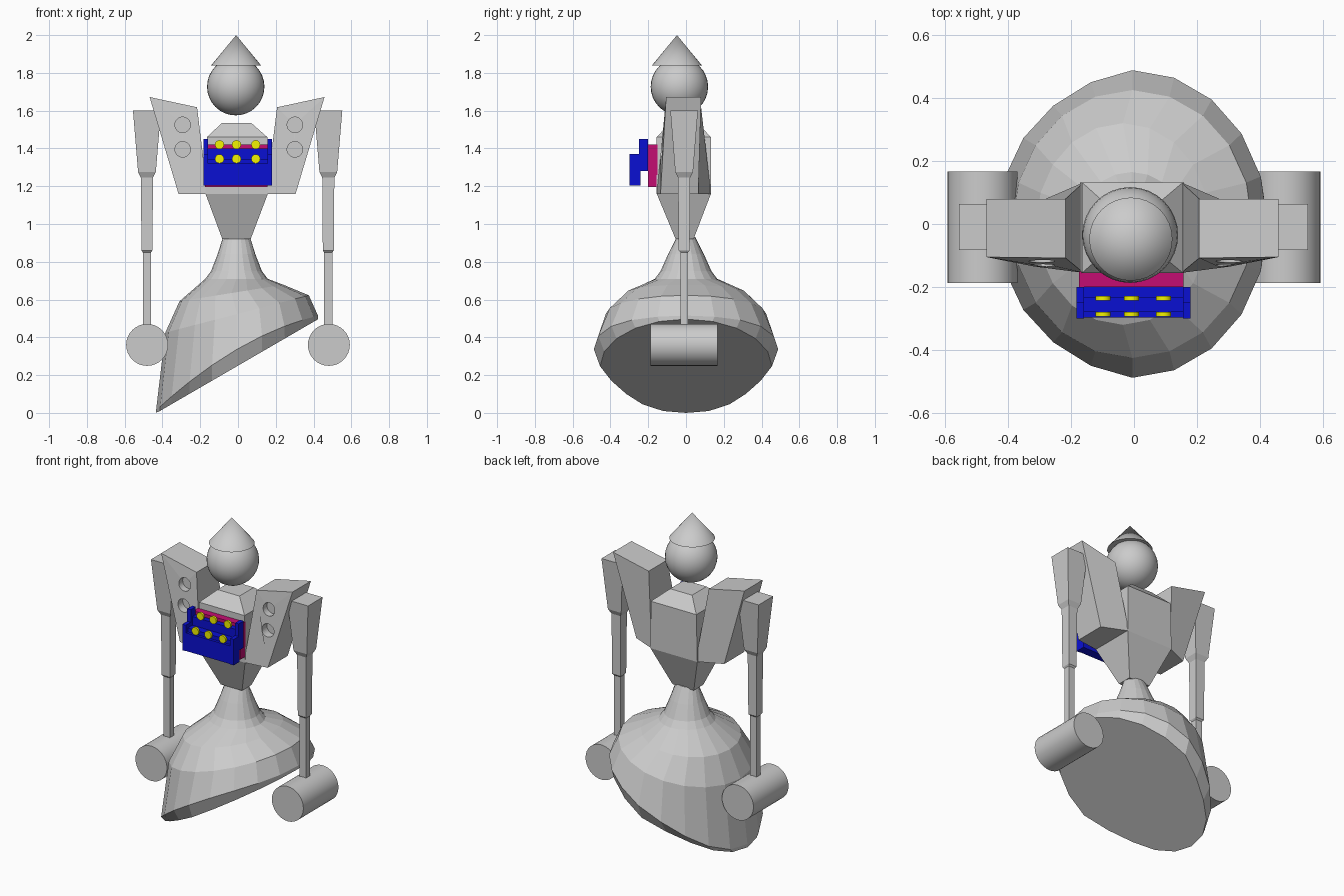
import bpy, bmesh
from math import cos, sin, pi, radians

if "Cube" in bpy.data.objects:
    bpy.data.objects.remove(bpy.data.objects["Cube"])

CX = -0.005  # symmetry line of the body


def make(name, bm, mat=None, smooth=False):
    bmesh.ops.recalc_face_normals(bm, faces=bm.faces)
    me = bpy.data.meshes.new(name)
    bm.to_mesh(me)
    bm.free()
    ob = bpy.data.objects.new(name, me)
    bpy.context.collection.objects.link(ob)
    if mat:
        me.materials.append(mat)
    if smooth:
        bpy.ops.object.select_all(action='DESELECT')
        ob.select_set(True)
        bpy.context.view_layer.objects.active = ob
        bpy.ops.object.shade_smooth_by_angle(angle=radians(35))
    return ob


def loft(name, rings, mat=None):
    """Skin a stack of equal-length point rings and cap both ends."""
    bm = bmesh.new()
    vs = [[bm.verts.new(p) for p in r] for r in rings]
    n = len(rings[0])
    for a, b in zip(vs, vs[1:]):
        for i in range(n):
            j = (i + 1) % n
            bm.faces.new((a[i], a[j], b[j], b[i]))
    bm.faces.new(vs[0])
    bm.faces.new(vs[-1])
    return make(name, bm, mat)


def rect(x0, x1, y0, y1, z):
    return [(x0, y0, z), (x1, y0, z), (x1, y1, z), (x0, y1, z)]


def cyl_y(bm, x, z, r, y0, y1, n=32):
    """Cylinder along y added to a bmesh."""
    rows = [[bm.verts.new((x + r * cos(2 * pi * i / n), y, z + r * sin(2 * pi * i / n)))
             for i in range(n)] for y in (y0, y1)]
    for i in range(n):
        j = (i + 1) % n
        bm.faces.new((rows[0][i], rows[0][j], rows[1][j], rows[1][i]))
    for r_ in rows:
        bm.faces.new(r_)


def material(name, rgb):
    m = bpy.data.materials.new(name)
    m.diffuse_color = (*rgb, 1)
    m.use_nodes = True
    m.node_tree.nodes["Principled BSDF"].inputs["Base Color"].default_value = m.diffuse_color
    return m


blue = material("blue", (0.003, 0.005, 0.65))
pink = material("pink", (0.55, 0.004, 0.17))
yellow = material("yellow", (0.9, 0.9, 0.0))

# Head and pointed hat
bm = bmesh.new()
bmesh.ops.create_uvsphere(bm, u_segments=32, v_segments=16, radius=0.152)
bmesh.ops.translate(bm, verts=bm.verts, vec=(-0.012, -0.035, 1.727))
make("head", bm, smooth=True)
bm = bmesh.new()
bmesh.ops.create_cone(bm, cap_ends=True, segments=32, radius1=0.132, radius2=0, depth=0.16)
bmesh.ops.translate(bm, verts=bm.verts, vec=(-0.01, -0.048, 1.92))
make("hat", bm, smooth=True)

# Torso: tapered block with chamfered top
loft("torso", [rect(-0.083, 0.067, -0.055, 0.04, 0.92),
               rect(-0.172, 0.158, -0.155, 0.132, 1.16),
               rect(-0.165, 0.155, -0.155, 0.132, 1.46),
               rect(-0.085, 0.07, -0.085, 0.06, 1.535)])

# Skirt: bell profile sheared so that its flat bottom is slanted, narrowing to the left
N = 20


def ring(cx, rx, ry, height, pinch=0.0):
    pts = []
    for i in range(N):
        a = 2 * pi * i / N
        x = cx + rx * cos(a)
        narrow = 1 - pinch * min(1.0, max(0.0, -2 * cos(a)))
        pts.append((x, ry * sin(a) * narrow, height(x)))
    return pts


def plane(x):
    return max(0.0, 0.25 + 0.58 * x)


loft("skirt", [ring(-0.005, 0.43, 0.455, plane, 0.14),
               ring(-0.005, 0.428, 0.488, lambda x: plane(x) + 0.02 + 0.07 * max(0, 1 - (x / 0.42) ** 2), 0.05),
               ring(-0.005, 0.38, 0.425, lambda x: 0.525 + 0.26 * x),
               ring(-0.035, 0.275, 0.32, lambda x: 0.64 + 0.16 * x),
               ring(-0.008, 0.165, 0.165, lambda x: 0.71),
               ring(-0.008, 0.135, 0.135, lambda x: 0.75),
               ring(-0.008, 0.1, 0.095, lambda x: 0.84),
               ring(-0.008, 0.072, 0.05, lambda x: 0.93)])

for s, side in ((-1, "left"), (1, "right")):
    def X(d):
        return CX + s * d

    # Shoulder block with two round recesses
    sh = loft("shoulder_" + side, [
        [(X(0.155), -0.155, 1.16), (X(0.31), -0.135, 1.16), (X(0.31), 0.065, 1.16), (X(0.155), 0.132, 1.16)],
        [(X(0.212), -0.108, 1.618), (X(0.463), -0.105, 1.672), (X(0.463), 0.08, 1.672), (X(0.212), 0.08, 1.618)]])
    bm = bmesh.new()
    for z in (1.525, 1.395):
        cyl_y(bm, X(0.297) + 0.009, z, 0.041, -0.3, -0.08)
    cutter = make("recess_cutter", bm)
    cutter.hide_render = True
    mod = sh.modifiers.new("recesses", 'BOOLEAN')
    mod.operation, mod.object, mod.solver = 'DIFFERENCE', cutter, 'EXACT'
    bpy.context.view_layer.objects.active = sh
    bpy.ops.object.modifier_apply(modifier="recesses")
    bpy.data.objects.remove(cutter)

    # Telescoping arm: tapered upper arm, forearm, thin wrist
    arm = [(1.60, 0.074, 0.073), (1.275, 0.047, 0.047), (1.245, 0.032, 0.032),
           (0.86, 0.029, 0.029), (0.85, 0.022, 0.02), (0.44, 0.022, 0.02)]
    ax = s * 0.48 - 0.002
    loft("arm_" + side, [rect(ax - w, ax + w, -0.01 - d, -0.01 + d, z) for z, w, d in arm])

    # Drum-shaped hand
    bm = bmesh.new()
    cyl_y(bm, s * 0.481, 0.36, 0.111, -0.187, 0.166)
    make("hand_" + side, bm, smooth=True)

# Chest box: pink backing, stepped blue centre between two end plates
loft("box_backing", [rect(-0.175, 0.157, -0.2, -0.15, 1.197), rect(-0.175, 0.157, -0.2, -0.15, 1.42)], pink)
plate = [(-0.30, 1.205), (-0.30, 1.37), (-0.25, 1.37), (-0.25, 1.45),
         (-0.20, 1.45), (-0.20, 1.28), (-0.24, 1.28), (-0.24, 1.205)]
middle = [(-0.297, 1.205), (-0.297, 1.32), (-0.28, 1.32), (-0.28, 1.345), (-0.233, 1.345),
          (-0.233, 1.40), (-0.20, 1.40), (-0.20, 1.28), (-0.24, 1.28), (-0.24, 1.205)]
for name, prof, x0, x1 in (("box_plate_left", plate, -0.183, -0.158),
                           ("box_plate_right", plate, 0.155, 0.18),
                           ("box_middle", middle, -0.158, 0.155)):
    loft(name, [[(x, y, z) for y, z in prof] for x in (x0, x1)], blue)

# Yellow buttons in two rows
bm = bmesh.new()
for y, z in ((-0.237, 1.42), (-0.287, 1.345)):
    for x in (-0.098, -0.008, 0.094):
        cyl_y(bm, x, z, 0.024, y - 0.006, y + 0.008, 20)
make("buttons", bm, yellow, smooth=True)
